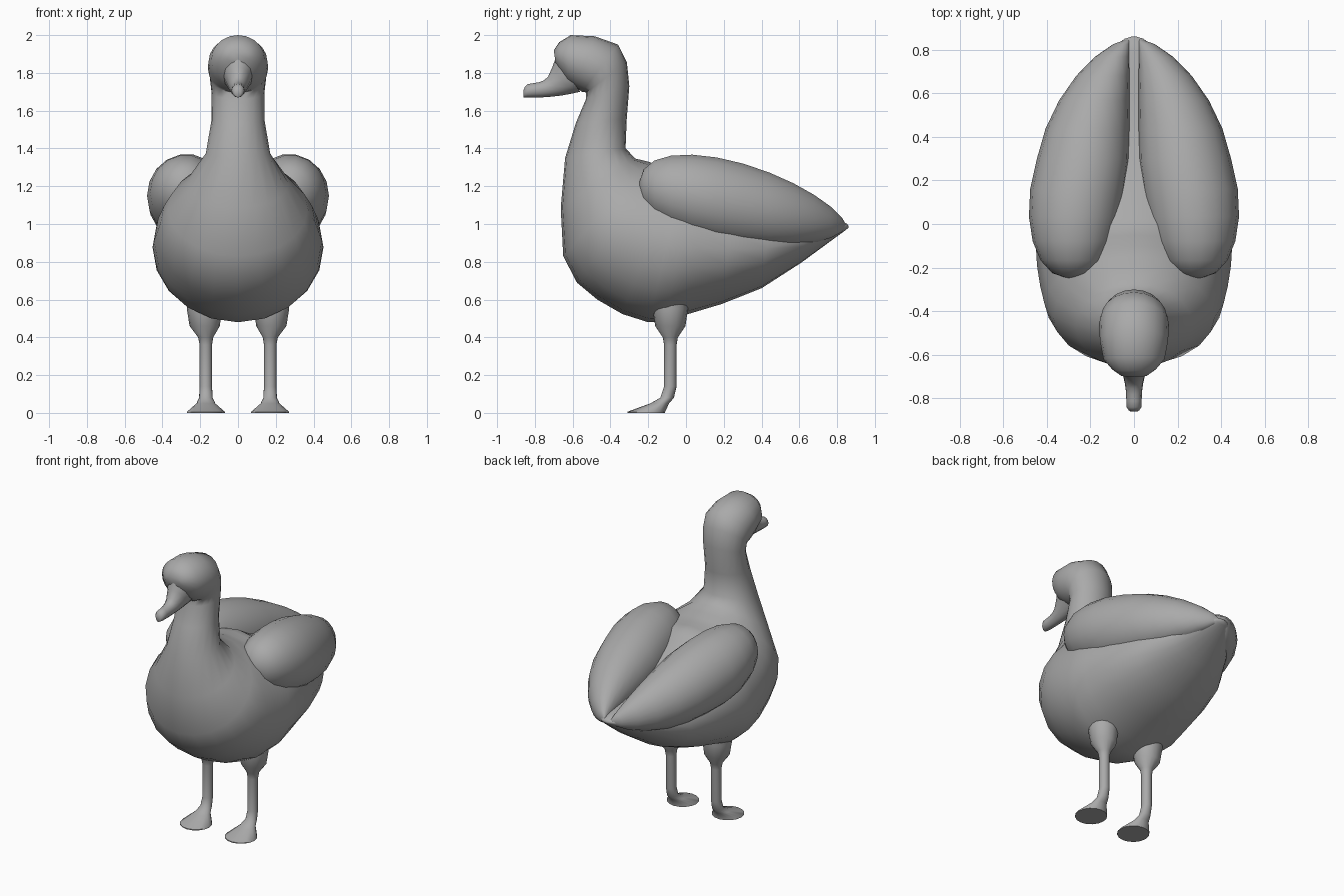
import bpy, bmesh
from math import sin, cos, pi, radians
from mathutils import Vector

cube = bpy.data.objects.get("Cube")
if cube:
    bpy.data.objects.remove(cube, do_unlink=True)

shade = (0.4, 0.4, 0.4, 1)
grey = bpy.data.materials.new("plain grey")
grey.use_nodes = True
grey.diffuse_color = shade
grey.node_tree.nodes["Principled BSDF"].inputs["Base Color"].default_value = shade


def oval(low_y, low_z, high_y, high_z, half_width, centre_x=0):
    """Describe a cross-section by its lowest point, highest point and width."""
    low = Vector((centre_x, low_y, low_z))
    high = Vector((centre_x, high_y, high_z))
    return (low + high) / 2, (high - low) / 2, Vector((half_width, 0, 0))


def disc(y, z, radius, x):
    """Describe a level, round cross-section."""
    return oval(y - radius, z, y + radius, z, radius, x)


def with_midpoints(ovals):
    """Add a smoothly curved in-between section in every gap."""
    result = [ovals[0]]
    last = len(ovals) - 1
    for i in range(last):
        before, start = ovals[max(i - 1, 0)], ovals[i]
        end, after = ovals[i + 1], ovals[min(i + 2, last)]
        result.append(tuple((9 * (b + c) - a - d) / 16
                            for a, b, c, d in zip(before, start, end, after)))
        result.append(end)
    return result


def loft(name, ovals, sides):
    """Skin a list of cross-sections into one closed, smooth object."""
    bm = bmesh.new()
    angles = [2 * pi * i / sides for i in range(sides)]
    loops = [[bm.verts.new(centre + across * cos(angle) + upward * sin(angle))
              for angle in angles]
             for centre, upward, across in ovals]
    for near, far in zip(loops, loops[1:]):
        for i in range(sides):
            bm.faces.new((near[i - 1], near[i], far[i], far[i - 1]))
    bm.faces.new(loops[0])
    bm.faces.new(loops[-1])
    bmesh.ops.recalc_face_normals(bm, faces=bm.faces)
    mesh = bpy.data.meshes.new(name)
    bm.to_mesh(mesh)
    bm.free()
    mesh.materials.append(grey)
    part = bpy.data.objects.new(name, mesh)
    bpy.context.collection.objects.link(part)
    bpy.ops.object.select_all(action='DESELECT')
    part.select_set(True)
    bpy.context.view_layer.objects.active = part
    bpy.ops.object.shade_smooth_by_angle(angle=radians(60))


def wing_section(t, side):
    """Full near the shoulder, tapering to the tail beside a narrow gap."""
    radius = 0.44 * t ** 0.4 * (1 - t) ** 0.65
    x = max(0.28 - 0.27 * t ** 2.5, radius + 0.02)
    y = 1.1 * t - 0.25
    z = 1.19 - 0.2 * t
    return oval(y, z - radius, y, z + 1.1 * radius, radius, side * x)


# Body, neck and head are one skin, running from tail to face
loft("body", with_midpoints([
    oval(.86, .98, .86, .99, .01),
    oval(.78, .92, .8, 1.02, .11),
    oval(.4, .66, .45, 1.08, .34),
    oval(0, .52, .1, 1.23, .44),
    oval(-.2, .48, 0, 1.29, .45),
    oval(-.47, .6, -.1, 1.3, .43),
    oval(-.65, .83, -.2, 1.33, .37),
    oval(-.64, 1.35, -.32, 1.4, .17),
    oval(-.53, 1.66, -.3, 1.73, .14),
    oval(-.55, 1.7, -.36, 1.95, .16),
    oval(-.63, 1.75, -.61, 2, .14),
    oval(-.69, 1.85, -.7, 1.92, .06),
]), 20)

# Drooping beak with a rounded tip
loft("beak", with_midpoints([
    oval(-.56, 1.7, -.69, 1.88, .08),
    oval(-.66, 1.68, -.73, 1.78, .05),
    oval(-.77, 1.67, -.78, 1.75, .036),
    oval(-.84, 1.67, -.84, 1.74, .034),
    oval(-.86, 1.67, -.86, 1.71, .015),
]), 12)

for side_name, side in (("left", 1), ("right", -1)):
    # Folded wing, with sections packed closer at both ends
    steps = 12
    fractions = [(1 - cos(pi * (i + .2) / (steps + .4))) / 2 for i in range(steps + 1)]
    loft(side_name + "_wing", [wing_section(t, side) for t in fractions], 18)

    # Thigh, thin shin and forward-spread foot
    x = side * .17
    shin_y = -.083
    leg = [disc(shin_y, z, radius, x + side * (radius - .03) / 8) for z, radius in
           ((.66, .093), (.55, .093), (.46, .08), (.4, .04), (.36, .033), (.14, .033))]
    foot = [disc(-.1, .08, .036, x), disc(-.14, .05, .05, x),
            disc(-.21, .006, .1, x), disc(-.21, 0, .1, x)]
    loft(side_name + "_leg", leg + foot, 16)
